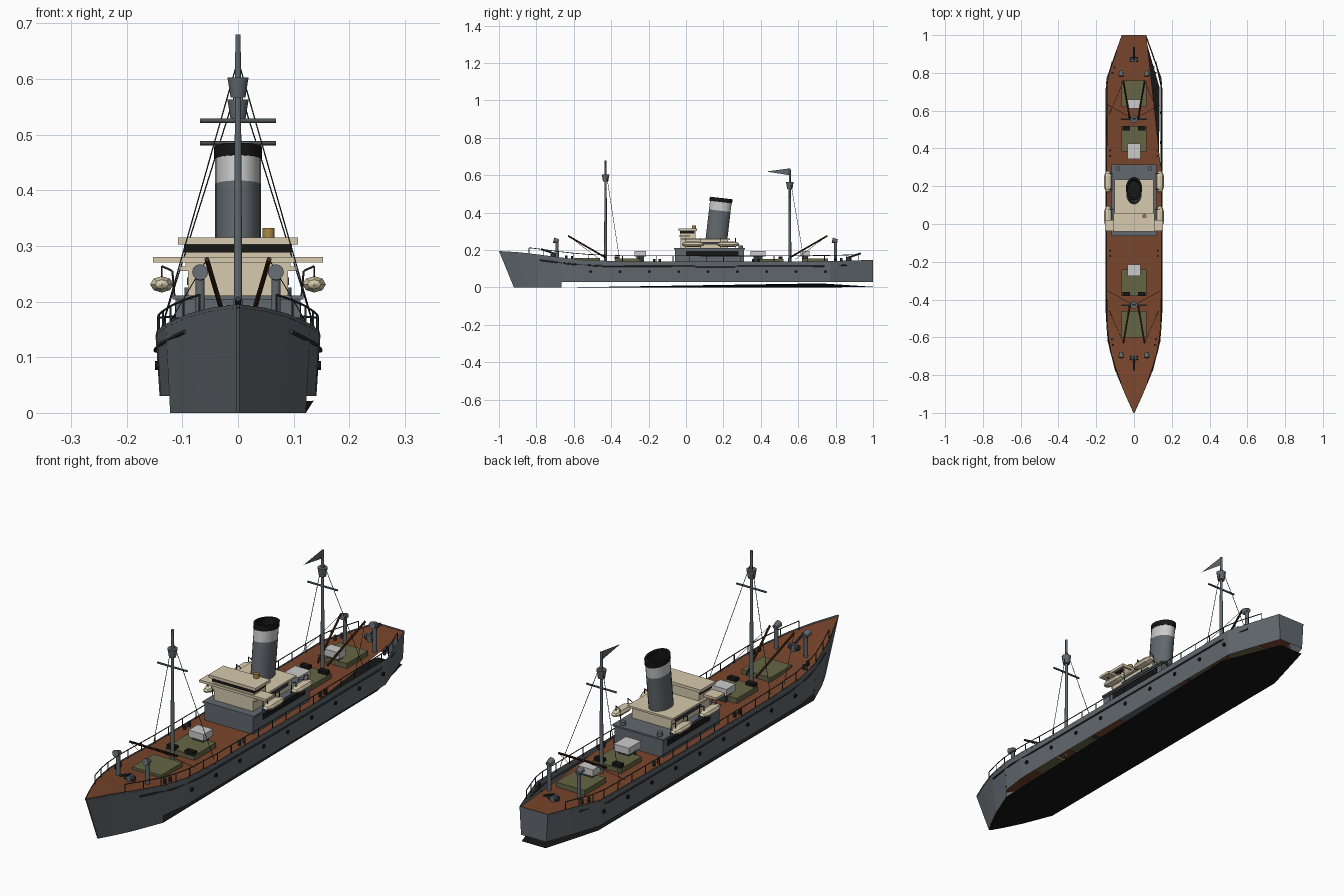
import bpy, bmesh, math
from mathutils import Vector, Matrix

if "Cube" in bpy.data.objects:
    bpy.data.objects.remove(bpy.data.objects["Cube"])

def material(name, c):
    m = bpy.data.materials.new(name)
    m.diffuse_color = (*c, 1)
    m.use_nodes = True
    m.node_tree.nodes["Principled BSDF"].inputs["Base Color"].default_value = m.diffuse_color
    return m

HULL = material("hull_grey", (.12, .14, .155))
DARK = material("dark_grey", (.035, .04, .043))
DECK = material("deck_brown", (.19, .06, .025))
CREAM = material("cream", (.68, .59, .42))
OLIVE = material("olive", (.13, .13, .06))
BLACK = material("black", (.008, .008, .008))
WOOD = material("wood", (.06, .022, .01))
BRASS = material("brass", (.4, .25, .06))
LIGHT = material("light_grey", (.6, .6, .6))

def finish(name, bm, mat, smooth=False):
    me = bpy.data.meshes.new(name)
    bm.to_mesh(me)
    bm.free()
    ob = bpy.data.objects.new(name, me)
    bpy.context.collection.objects.link(ob)
    me.materials.append(mat)
    if smooth:
        bpy.ops.object.select_all(action='DESELECT')
        bpy.context.view_layer.objects.active = ob
        ob.select_set(True)
        bpy.ops.object.shade_smooth_by_angle(angle=math.radians(40))
    return ob

def boxes(name, specs, mat):
    """Each spec is (x0, x1, y0, y1, z0, z1)."""
    bm = bmesh.new()
    for x0, x1, y0, y1, z0, z1 in specs:
        m = Matrix.Translation(((x0+x1)/2, (y0+y1)/2, (z0+z1)/2)) @ Matrix.Diagonal((x1-x0, y1-y0, z1-z0, 1))
        bmesh.ops.create_cube(bm, size=1, matrix=m)
    return finish(name, bm, mat)

def rods(name, pairs, r, mat, n=8, r2=None):
    bm = bmesh.new()
    for p, q in pairs:
        p, q = Vector(p), Vector(q)
        d = q - p
        m = Matrix.Translation((p+q)/2) @ d.to_track_quat('Z', 'Y').to_matrix().to_4x4()
        bmesh.ops.create_cone(bm, cap_ends=True, segments=n, radius1=r, radius2=r2 or r, depth=d.length, matrix=m)
    return finish(name, bm, mat, n > 8)

def lathe(name, profile, n, mat, matrix, smooth=True):
    bm = bmesh.new()
    rings = [[bm.verts.new((r*math.cos(2*math.pi*i/n), r*math.sin(2*math.pi*i/n), z)) for i in range(n)] for r, z in profile]
    for a, b in zip(rings, rings[1:]):
        for i in range(n):
            bm.faces.new((a[i], a[(i+1) % n], b[(i+1) % n], b[i]))
    bm.transform(matrix)
    return finish(name, bm, mat, smooth)

def strip(bm, a, b, flip=False):
    va, vb = [bm.verts.new(p) for p in a], [bm.verts.new(p) for p in b]
    for i in range(len(a)-1):
        f = (va[i], va[i+1], vb[i+1], vb[i])
        bm.faces.new(f[::-1] if flip else f)

# Sheer line: y, half width, height
SHEER = [(-1, .003, .195), (-.9, .048, .189), (-.8, .09, .178), (-.665, .13, .16), (-.55, .146, .148),
         (-.35, .148, .14), (.3, .148, .138), (.77, .146, .141), (.9, .101, .145), (1, .065, .147)]

def edge(y):
    for a, b in zip(SHEER, SHEER[1:]):
        if y <= b[0]:
            t = (y-a[0])/(b[0]-a[0])
            return a[1]+(b[1]-a[1])*t, a[2]+(b[2]-a[2])*t
    return SHEER[-1][1:]

def dz(y):
    return edge(y)[1]-.006

# Hull sides: deep bow block, shallower run aft, and transom
BOW_FOOT = [(-.92, .003), (-.87, .032), (-.79, .072), (-.665, .122)]
bm = bmesh.new()
for s in (1, -1):
    strip(bm, [(s*w, y, 0) for y, w in BOW_FOOT], [(s*w, y, z) for y, w, z in SHEER[:4]], s < 0)
    strip(bm, [(s*(w-.007), y, .03) for y, w, z in SHEER[3:]], [(s*w, y, z) for y, w, z in SHEER[3:]], s < 0)
for a in ([(-.003, -.92, 0), (.003, -.92, 0), (.003, -1, .195), (-.003, -1, .195)],
          [(.058, 1, .03), (-.058, 1, .03), (-.065, 1, .147), (.065, 1, .147)]):
    bm.faces.new([bm.verts.new(p) for p in a])
finish("hull", bm, HULL)

# Bottom plating
bm = bmesh.new()
left = [(-w, y, 0) for y, w in BOW_FOOT] + [(-.122, .75, 0), (-.055, 1, .004)]
right = [(w, y, 0) for y, w in BOW_FOOT] + [(.136, .72, .022), (.055, 1, .004)]
strip(bm, right, left)
finish("hull_bottom", bm, BLACK)

# Deck, open at the aft starboard edge
bm = bmesh.new()
left = [(-w, y, z-.006) for y, w, z in SHEER]
right = [(min(w, .142-(y-.3)*.11) if y >= .3 else w, y, z-.006) for y, w, z in SHEER]
strip(bm, left, right, True)
finish("deck", bm, DECK)

# Rubbing strake, portholes, railings
RUB = [(-.78, .146), (-.62, .126), (-.46, .115), (.1, .112), (.72, .113), (.86, .12)]
pairs, holes, posts, rails, bollards = [], [], [], [], []
YS = [-.84, -.76, -.68, -.6, -.52] + [-.43+.09*i for i in range(14)] + [.8, .86, .92]
for s in (1, -1):
    pts = [(s*edge(y)[0], y, z) for y, z in RUB]
    pairs += zip(pts, pts[1:])
    holes += [((s*.138, -.51+.157*i, .085), (s*.149, -.51+.157*i, .085)) for i in range(9)]
    tops = [(s*(edge(y)[0]-.004), y, edge(y)[1]+.03) for y in YS]
    rails += zip(tops, tops[1:])
    posts += [(t, (t[0], t[1], t[2]-.036)) for t in tops]
    for y in (-.64, -.61, -.17, -.14, .36, .39, .8, .83):
        x = s*(edge(y)[0]-.022)
        bollards.append(((x, y, dz(y)), (x, y, dz(y)+.02)))
rods("rubbing_strake", pairs, .004, DARK, 6)
rods("portholes", holes, .008, BLACK, 10)
rods("rail_tops", rails, .002, DARK, 5)
rods("rail_posts", posts, .002, DARK, 5)
rods("bollards", bollards, .006, DARK, 8)

# Deckhouse, upper house and bridge
boxes("deckhouse", [(-.112, .112, -.06, .31, .128, .204)], HULL)
boxes("deckhouse_roof", [(-.118, .118, -.064, .315, .204, .211)], HULL)
boxes("deckhouse_windows", [(-.1135, .1135, .0, .28, .17, .195)], BLACK)
boxes("upper_house", [(-.09, .09, -.03, .225, .21, .255)], CREAM)
boxes("upper_house_windows", [(-.0915, .0915, .03, .2, .23, .243)], DARK)
boxes("upper_house_roof", [(-.104, .104, -.03, .235, .255, .263)], CREAM)
boxes("bridge_wings", [(-.153, .153, -.036, .02, .27, .28)], CREAM)
boxes("wheelhouse", [(-.094, .094, -.03, .05, .262, .305)], CREAM)
boxes("wheelhouse_windows", [(-.097, .097, -.033, .045, .288, .304)], BLACK)
boxes("wheelhouse_roof", [(-.108, .108, -.04, .058, .303, .315)], CREAM)
rods("compass", [((.055, .042, .315), (.055, .042, .332))], .011, BRASS, 12)

# Raked oval funnel in three bands
M = Matrix.Translation((0, .162, .25)) @ Matrix.Rotation(-.115, 4, 'X') @ Matrix.Diagonal((.041, .058, 1, 1))
lathe("funnel_lower", [(1, 0), (1, .162)], 24, HULL, M)
lathe("funnel_band", [(1, .162), (1, .21)], 24, LIGHT, M)
lathe("funnel_top", [(1, .208), (1.05, .208), (1.05, .23), (.82, .23), (.82, .18), (.01, .18)], 24, BLACK, M)

# Lifeboats and davits
davits = []
for s in (1, -1):
    for y in (.038, .225):
        Mb = Matrix.Translation((s*.137, y, .231)) @ Matrix.Rotation(math.pi/2, 4, 'X') @ Matrix.Diagonal((1, .7, 1, 1))
        lathe("lifeboat", [(.001, -.06), (.012, -.054), (.021, -.03), (.021, .03), (.012, .054), (.001, .06)], 8, CREAM, Mb, False)
        for d in (-.04, .04):
            p = [(s*.114, y+d, .208), (s*.118, y+d, .255), (s*.137, y+d, .264), (s*.137, y+d, .244)]
            davits += zip(p, p[1:])
rods("davits", davits, .0018, DARK, 6)

# Masts with lookout tubs, yards, stays and derrick booms; d points away from midships
for y, top, tub, yard, d, label in ((-.43, .68, .585, .525, -1, "fore"), (.555, .635, .545, .485, 1, "aft")):
    rods(label+"_mast", [((0, y, .13), (0, y, top))], .0085, HULL, 10, .005)
    rods(label+"_lookout_tub", [((0, y, tub-.018), (0, y, tub+.018))], .014, HULL, 10, .02)
    rods(label+"_yard", [((-.068, y, yard), (.068, y, yard))], .004, HULL, 8)
    rods(label+"_stays", [((0, y, top-.045), (s*.138, y+.075, .15)) for s in (1, -1)], .0012, DARK, 5)
    rods(label+"_derricks", [((s*.022, y, .16), (s*.056, y+.2*d, .276)) for s in (1, -1)], .0045, WOOD, 8)
    rods(label+"_derrick_lines", [((s*.056, y+.2*d, .276), (s*.13, y+.03*d, .15)) for s in (1, -1)], .001, DARK, 4)

# Pennant on the aft mast
bm = bmesh.new()
bm.faces.new([bm.verts.new(p) for p in ((0, .555, .637), (0, .43, .62), (0, .555, .6))])
finish("pennant", bm, HULL)

# Cargo hatches, winch boxes, hatch bars
boxes("hatches", [(-.066, .066, a, b, .128, z) for a, b, z in
                  ((-.6, -.46, .157), (-.38, -.24, .155), (.385, .52, .153), (.62, .76, .155))], OLIVE)
boxes("winch_boxes", [(-.035, .035, a, b, .166, .194) for a, b in ((-.275, -.215), (.345, .425), (.612, .66))], LIGHT)
boxes("winch_beds", [(-.025, .025, a, b, .13, .167) for a, b in ((-.265, -.225), (.36, .41), (.62, .65))], DARK)
boxes("hatch_bars", [(s*.042-.02, s*.042+.02, y-.011, y+.011, .15, .167) for s in (1, -1) for y in (-.37, .505)], BLACK)

# Cowl ventilators
for y, d in ((-.69, -1), (.8, 1)):
    for s in (1, -1):
        z = .245
        rods("vent_stem", [((s*.068, y, dz(y)), (s*.068, y, z))], .0085, HULL, 10)
        rods("vent_cowl", [((s*.068, y+.01, z+.002), (s*.068, y-.018, z+.008))], .01, HULL, 12, .0145)
for s in (1, -1):
    rods("house_vent", [((s*.085, .293, .21), (s*.085, .293, .225))], .012, HULL, 10)

# Bow windlass and stern capstan with slanted jibs
for y, d in ((-.71, -1), (.87, 1)):
    z = dz(y)
    rods("windlass_drum", [((-.022, y, z+.013), (.022, y, z+.013))], .011, DARK, 10)
    rods("windlass_base", [((0, y, z), (0, y, z+.025))], .014, HULL, 10)
    rods("windlass_jib", [((0, y-.01*d, z+.02), (0, y+.065*d, z+.045))], .005, DARK, 8)
